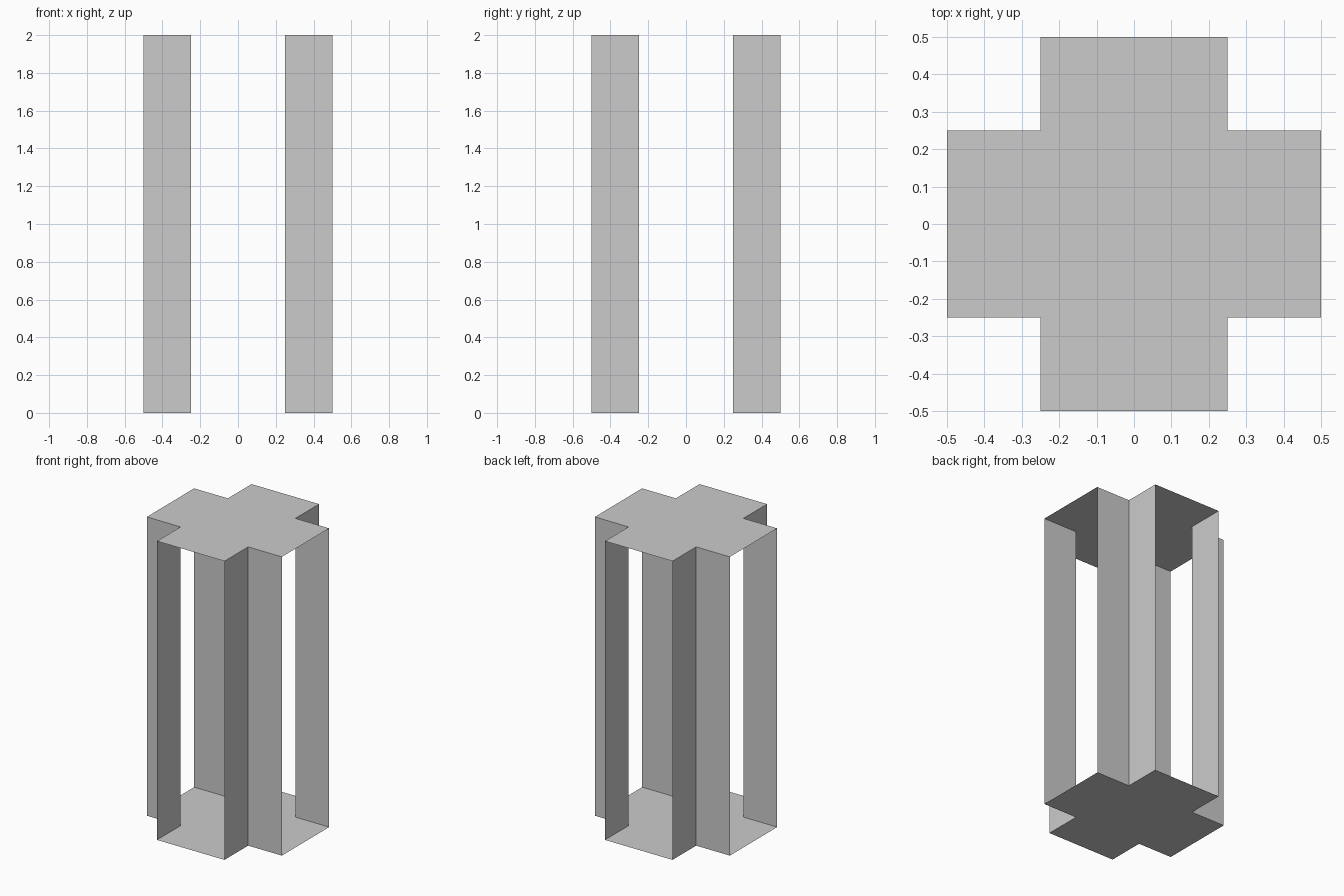
import bpy

if "Cube" in bpy.data.objects:
    bpy.data.objects.remove(bpy.data.objects["Cube"])

W, R, H = 0.25, 0.5, 2.0  # arm half width, arm reach, height


def make(name, verts, faces):
    mesh = bpy.data.meshes.new(name)
    mesh.from_pydata(verts, [], faces)
    obj = bpy.data.objects.new(name, mesh)
    bpy.context.collection.objects.link(obj)
    return obj


def turn(p, k):
    """Rotate a point by k quarter turns about z."""
    x, y = p
    for _ in range(k):
        x, y = -y, x
    return x, y


# Each quadrant's notch profile: arm end, inner corner, arm end
notches = [[turn(p, k) for p in ((R, W), (W, W), (W, R))] for k in range(4)]
outline = [p for notch in notches for p in notch]

# Cross-shaped end plates
ring = list(range(len(outline)))
make("top_plate", [(x, y, H) for x, y in outline], [ring])
make("bottom_plate", [(x, y, 0) for x, y in outline], [ring[::-1]])

# Thin L-shaped corner walls; the arm ends stay open
for k, notch in enumerate(notches):
    verts = [(x, y, z) for z in (0, H) for x, y in notch]
    make(f"corner_wall_{k + 1}", verts, [(0, 1, 4, 3), (1, 2, 5, 4)])
